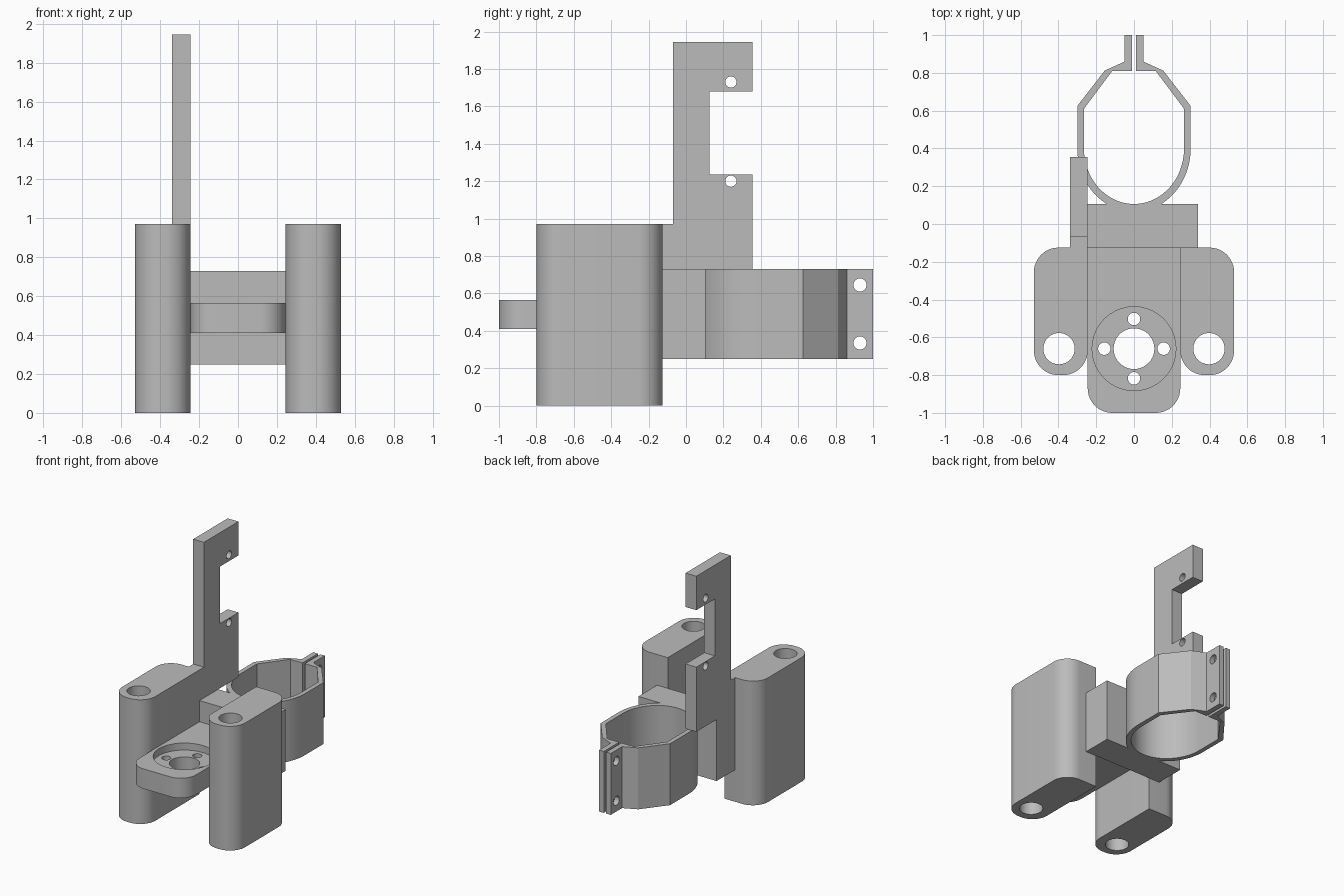
import bpy, bmesh
from math import sin, cos, pi, radians
from mathutils import Vector

if "Cube" in bpy.data.objects:
    bpy.data.objects.remove(bpy.data.objects["Cube"])

GREY = (0.5, 0.5, 0.5, 1)
grey = bpy.data.materials.new("plain grey")
grey.use_nodes = True
grey.diffuse_color = GREY
grey.node_tree.nodes["Principled BSDF"].inputs["Base Color"].default_value = GREY


def prism(name, outline, low, high, axis="Z"):
    """Extrude an outline: (x, y) along z, or (y, z) along x."""
    def place(p, h):
        return (p[0], p[1], h) if axis == "Z" else (h, p[0], p[1])
    bm = bmesh.new()
    face = bm.faces.new([bm.verts.new(place(p, low)) for p in outline])
    moved = bmesh.ops.extrude_face_region(bm, geom=[face])["geom"]
    step = Vector(place((0, 0), high - low))
    bmesh.ops.translate(bm, vec=step, verts=[v for v in moved if isinstance(v, bmesh.types.BMVert)])
    bmesh.ops.recalc_face_normals(bm, faces=bm.faces)
    mesh = bpy.data.meshes.new(name)
    bm.to_mesh(mesh)
    bm.free()
    mesh.materials.append(grey)
    obj = bpy.data.objects.new(name, mesh)
    bpy.context.collection.objects.link(obj)
    return obj


def arc(cx, cy, rx, ry, start, end, steps):
    angles = [radians(start + (end - start) * i / steps) for i in range(steps + 1)]
    return [(cx + rx * cos(a), cy + ry * sin(a)) for a in angles]


def circle(cx, cy, r):
    return arc(cx, cy, r, r, 0, 360, 40)[:-1]


def rect(x0, x1, y0, y1, radii=(0, 0, 0, 0)):
    """Rectangle with a radius per corner, from the low corner anticlockwise."""
    points = []
    corners = [(x0, y0, 1, 1), (x1, y0, -1, 1), (x1, y1, -1, -1), (x0, y1, 1, -1)]
    for i, ((x, y, sx, sy), r) in enumerate(zip(corners, radii)):
        if r:
            points += arc(x + sx * r, y + sy * r, r, r, 180 + 90 * i, 270 + 90 * i, 12)
        else:
            points.append((x, y))
    return points


def flip(points):
    return [(-x, y) for x, y in reversed(points)]


def drill(obj, holes, low, high, axis="Z"):
    for y_or_x, other, r in holes:
        cutter = prism("cutter", circle(y_or_x, other, r), low, high, axis)
        cutter.hide_render = True
        mod = obj.modifiers.new("hole", "BOOLEAN")
        mod.operation = "DIFFERENCE"
        mod.solver = "EXACT"
        mod.object = cutter
        bpy.context.view_layer.objects.active = obj
        bpy.ops.object.modifier_apply(modifier=mod.name)
        bpy.data.objects.remove(cutter)


def finish(obj):
    bpy.ops.object.select_all(action="DESELECT")
    obj.select_set(True)
    bpy.context.view_layer.objects.active = obj
    bpy.ops.object.shade_smooth_by_angle(angle=radians(25))


# Side pillars with rod bores; only the inner back corner is square
pillar = rect(0.245, 0.53, -0.80, -0.125, (0.13, 0.13, 0.13, 0))
for name, side, outline in (("left_pillar", 1, pillar), ("right_pillar", -1, flip(pillar))):
    obj = prism(name, outline, 0, 0.97)
    drill(obj, [(side * 0.397, -0.66, 0.083)], -0.1, 1.1)
    finish(obj)

# Forward arm with a recessed seat, a centre bore and four screw holes
arm = prism("front_arm", rect(-0.245, 0.245, -1.0, -0.125, (0.13, 0.13, 0, 0)), 0.41, 0.565)
drill(arm, [(0, -0.66, 0.222)], 0.51, 0.7)
screws = [(0.157 * cos(i * pi / 2), -0.66 + 0.157 * sin(i * pi / 2), 0.033) for i in range(4)]
drill(arm, [(0, -0.66, 0.108)] + screws, 0.3, 0.7)
finish(arm)

# Block joining pillars, arm and clamp
finish(prism("back_block", rect(-0.338, 0.338, -0.125, 0.105), 0.25, 0.73))

# Upright notched plate with two screw holes
plate_outline = [(-0.125, 0.73), (0.355, 0.73), (0.355, 1.235), (0.125, 1.235), (0.125, 1.68),
                 (0.355, 1.68), (0.355, 1.945), (-0.07, 1.945), (-0.07, 0.97), (-0.125, 0.97)]
plate = prism("upright_plate", plate_outline, -0.338, -0.245, "X")
drill(plate, [(0.24, 1.73, 0.03), (0.24, 1.2, 0.03)], -0.5, 0, "X")
finish(plate)

# Split ring clamp with two bolt tabs
outer = [(0.01, 1.0), (0.05, 1.0), (0.05, 0.86), (0.155, 0.812), (0.30, 0.625)]
inner = [(0.265, 0.61), (0.115, 0.81), (0.01, 0.81)]
ring = (outer + arc(0, 0.4, 0.30, 0.335, 0, -180, 48) + flip(outer)
        + flip(inner) + arc(0, 0.4, 0.265, 0.294, -180, 0, 48) + inner)
clamp = prism("ring_clamp", ring, 0.25, 0.73)
drill(clamp, [(0.93, 0.645, 0.035), (0.93, 0.335, 0.035)], -0.2, 0.2, "X")
finish(clamp)
